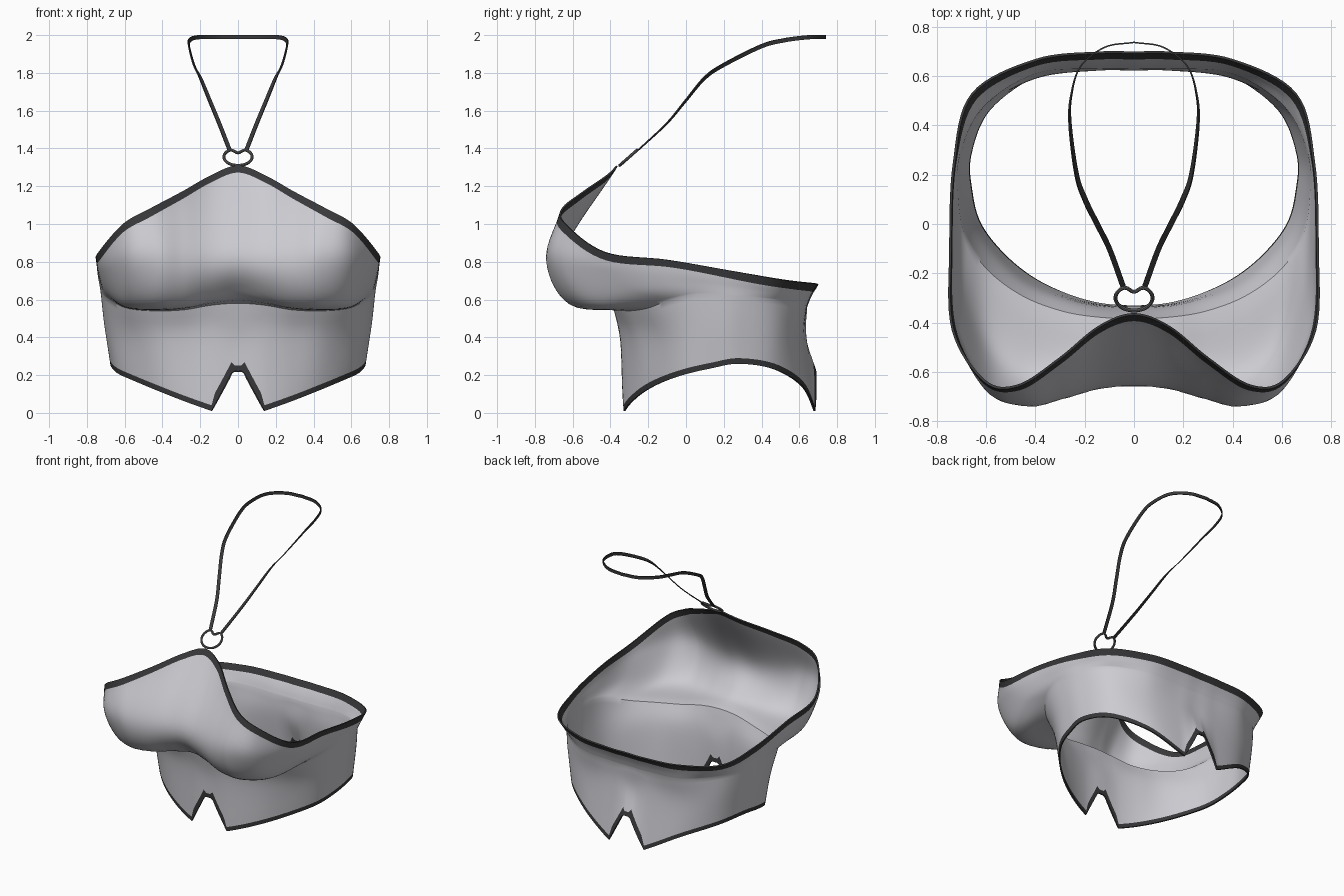
import bpy
import math
from mathutils import Vector

cube = bpy.data.objects.get("Cube")
if cube:
    bpy.data.objects.remove(cube)


def material(name, color):
    m = bpy.data.materials.new(name)
    m.use_nodes = True
    m.diffuse_color = (*color, 1)
    bsdf = next(n for n in m.node_tree.nodes if n.type == 'BSDF_PRINCIPLED')
    bsdf.inputs["Base Color"].default_value = (*color, 1)
    return m


FABRIC = material("light grey fabric", (0.6, 0.6, 0.64))
TRIM = material("charcoal trim", (0.04, 0.04, 0.043))
METAL = material("grey metal", (0.13, 0.13, 0.135))


def spline(points, steps, mirror_ends=False):
    """Smooth curve through the points; mirrored ends stay flat across x = 0."""
    p = [Vector(q) for q in points]
    if mirror_ends:
        flip = Vector((-1, 1, 1))
        first, last = p[1] * flip, p[-2] * flip
    else:
        first, last = p[0] * 2 - p[1], p[-1] * 2 - p[-2]
    p = [first] + p + [last]
    out = []
    for a, b, c, d in zip(p, p[1:], p[2:], p[3:]):
        for i in range(steps):
            t = i / steps
            out.append(b + (c - a) * (t / 2) + (a * 2 - b * 5 + c * 4 - d) * (t * t / 2)
                       + (b * 3 - a - c * 3 + d) * (t ** 3 / 2))
    return out + [p[-2]]


def resample(line, start, end, count):
    """Even points along a line, with a trim band cut off at either end."""
    lengths = [(b - a).length for a, b in zip(line, line[1:])]
    total = sum(lengths)
    stops = [start + (total - start - end) * i / count for i in range(count + 1)]
    if start:
        stops = [0] + stops
    if end:
        stops = stops + [total]
    out = []
    for s in stops:
        i = 0
        while i < len(lengths) - 1 and s > lengths[i]:
            s -= lengths[i]
            i += 1
        out.append(line[i].lerp(line[i + 1], min(1, s / max(lengths[i], 1e-6))))
    return out


def grid_object(name, columns, thickness, mats, band=False):
    """Half surface from columns, mirrored and thickened."""
    rows = len(columns[0])
    verts = [v for col in columns for v in col]
    faces = [(c * rows + r, (c + 1) * rows + r, (c + 1) * rows + r + 1, c * rows + r + 1)
             for c in range(len(columns) - 1) for r in range(rows - 1)]
    mesh = bpy.data.meshes.new(name)
    mesh.from_pydata(verts, [], faces)
    for m in mats:
        mesh.materials.append(m)
    if band:
        for f in mesh.polygons:
            f.material_index = int(f.index % (rows - 1) in (0, rows - 2))
    ob = bpy.data.objects.new(name, mesh)
    bpy.context.collection.objects.link(ob)
    mirror = ob.modifiers.new("mirror", 'MIRROR')
    mirror.merge_threshold = 0.002
    solid = ob.modifiers.new("thickness", 'SOLIDIFY')
    solid.thickness = thickness
    finish(ob)
    return ob


def finish(ob):
    bpy.ops.object.select_all(action='DESELECT')
    ob.select_set(True)
    bpy.context.view_layer.objects.active = ob
    bpy.ops.object.convert(target='MESH')
    bpy.ops.object.shade_smooth_by_angle(angle=math.radians(40))


# Guide rails of the left half, each running from front centre to back centre
hem = [(0, -.34, -.04), (.14, -.33, .01), (.28, -.29, .06), (.42, -.22, .115),
       (.54, -.12, .165), (.63, 0, .205), (.665, .13, .235), (.67, .28, .26),
       (.59, .47, .23), (.38, .62, .14), (.14, .685, .01), (0, .69, -.04)]
waist = [(0, -.35, .4), (.14, -.345, .4), (.29, -.31, .4), (.44, -.25, .4),
         (.57, -.14, .4), (.66, -.02, .42), (.7, .12, .45), (.7, .28, .48),
         (.61, .48, .45), (.4, .6, .4), (.14, .635, .4), (0, .635, .4)]
crease = [(0, -.39, .58), (.14, -.385, .57), (.29, -.36, .545), (.45, -.3, .54),
          (.59, -.2, .555), (.68, -.08, .6), (.72, .07, .63), (.715, .28, .62),
          (.62, .48, .6), (.4, .62, .57), (.14, .64, .56), (0, .64, .56)]
under = [(0, -.54, .63), (.14, -.57, .615), (.29, -.61, .585), (.45, -.61, .575),
         (.6, -.5, .585), (.7, -.28, .65), (.73, 0, .68), (.72, .27, .66),
         (.63, .5, .63), (.4, .635, .61), (.14, .655, .6), (0, .655, .6)]
full = [(0, -.655, .85), (.14, -.665, .84), (.29, -.71, .82), (.43, -.74, .81),
        (.6, -.67, .8), (.725, -.4, .76), (.742, -.06, .74), (.728, .26, .7),
        (.645, .51, .66), (.4, .65, .645), (.14, .675, .64), (0, .675, .64)]
neckline = [(0, -.37, 1.31), (.14, -.42, 1.26), (.3, -.55, 1.17), (.47, -.66, 1.08),
            (.61, -.64, 1.0), (.74, -.43, .85), (.75, -.1, .81), (.735, .25, .75),
            (.66, .53, .7), (.4, .67, .685), (.14, .7, .68), (0, .7, .68)]

# Bodice: lower band and cups meet in a sharp fold under the bust
columns = []
rails = [spline(r, 8, True) for r in (hem, waist, crease, under, full, neckline)]
for h, w, c, u, f, n in zip(*rails):
    notch = max(0, min(1, (1 - abs(h.x) / .14) * 1.25))
    h = h + Vector((0, 0, .26 * notch))
    hem_band = .06 if 0 < notch < 1 else .03
    lower = resample(spline([h, w, c], 10), hem_band, 0, 12)
    upper = resample(spline([c, u, f, n], 10), 0, .045, 20)
    columns.append(lower + upper[1:])
grid_object("bodice", columns, .01, [FABRIC, TRIM], band=True)

# Neck strap: flat ribbon that turns upright behind the neck
path = spline([(.045, -.25, 1.39), (.1, -.1, 1.53), (.15, 0, 1.65), (.2, .1, 1.77),
               (.235, .2, 1.84), (.262, .4, 1.94), (.258, .52, 1.972),
               (.22, .64, 1.988), (.12, .72, 1.99), (0, .74, 1.99)], 8)
ribbon = []
for i, p in enumerate(path):
    along = (path[min(i + 1, len(path) - 1)] - path[max(i - 1, 0)]).normalized()
    side = Vector((1, -.2, 0)).lerp(Vector((0, 0, 1)), min(1, i / 56))
    side = (side - along * side.dot(along)).normalized() * .011
    ribbon.append([p - side, p + side])
grid_object("neck_strap", ribbon, .006, [TRIM])

# Heart-shaped ring joining strap and bodice
curve = bpy.data.curves.new("heart_ring", 'CURVE')
curve.dimensions = '3D'
curve.bevel_depth = .008
curve.bevel_resolution = 2
line = curve.splines.new('POLY')
line.points.add(47)
line.use_cyclic_u = True
for i, point in enumerate(line.points):
    t = (i / 48 * 2 - 1) * math.pi
    v = .068 * math.cos(t) - .035 * math.exp(-(t / .35) ** 2)
    point.co = (.075 * math.sin(t), -.3 + .75 * v, 1.355 + .66 * v, 1)
curve.materials.append(METAL)
ring = bpy.data.objects.new("heart_ring", curve)
bpy.context.collection.objects.link(ring)
finish(ring)
